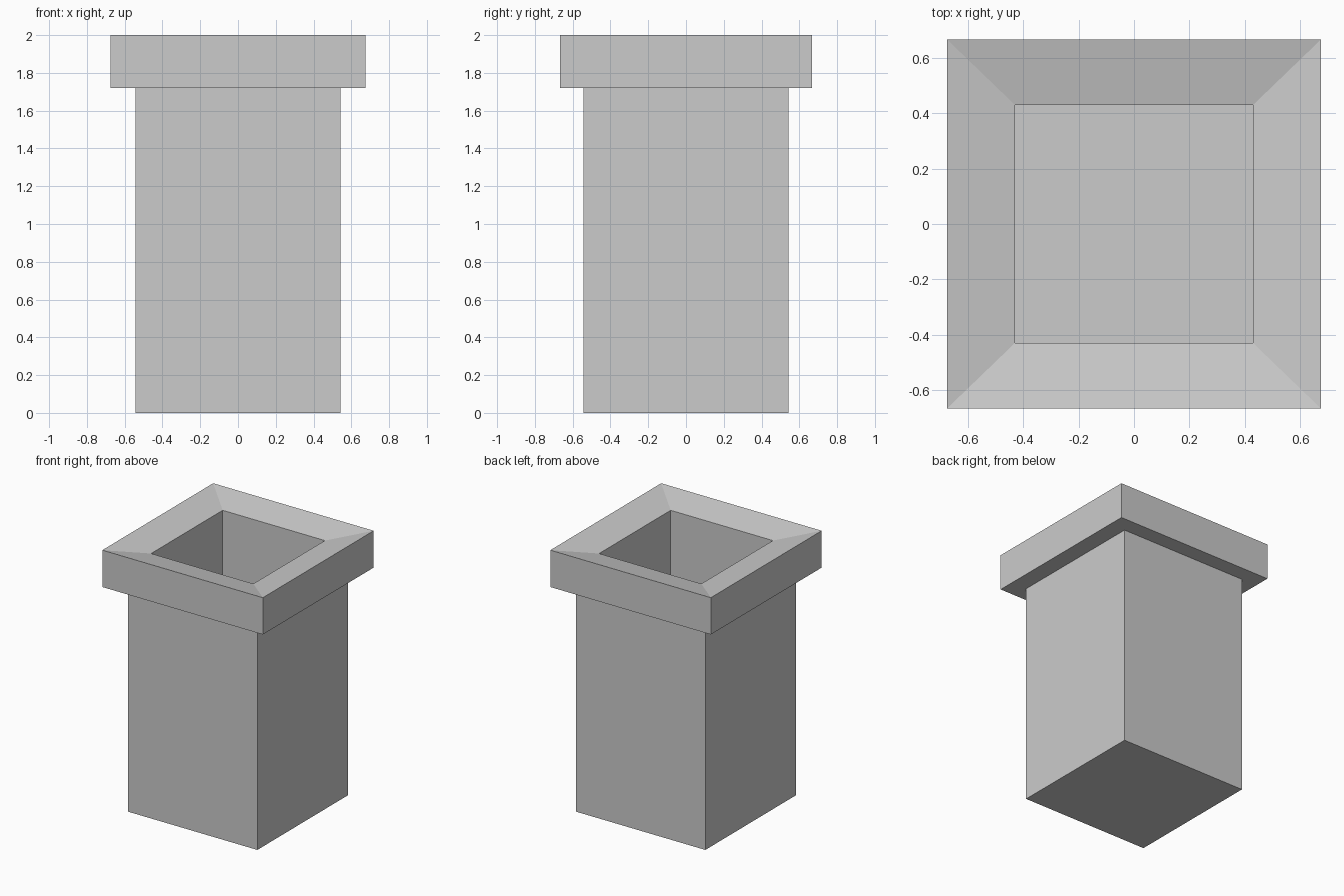
import bpy
import bmesh

# Remove the default object
cube = bpy.data.objects.get("Cube")
if cube:
    bpy.data.objects.remove(cube, do_unlink=True)

# Single plain material
grey = bpy.data.materials.new("light grey")
grey.use_nodes = True
colour = (0.6, 0.6, 0.6, 1)
grey.diffuse_color = colour
grey.node_tree.nodes["Principled BSDF"].inputs["Base Color"].default_value = colour


def stacked_rings(name, rings):
    """Skin rectangular rings (half x, half y, z), capping both ends."""
    bm = bmesh.new()
    loops = [[bm.verts.new((sx * hx, sy * hy, z))
              for sx, sy in ((-1, -1), (1, -1), (1, 1), (-1, 1))]
             for hx, hy, z in rings]
    for a, b in zip(loops, loops[1:]):
        for i in range(4):
            j = (i + 1) % 4
            bm.faces.new((a[i], a[j], b[j], b[i]))
    bm.faces.new(loops[0][::-1])
    bm.faces.new(loops[-1])
    bmesh.ops.recalc_face_normals(bm, faces=bm.faces)
    mesh = bpy.data.meshes.new(name)
    bm.to_mesh(mesh)
    bm.free()
    mesh.materials.append(grey)
    obj = bpy.data.objects.new(name, mesh)
    bpy.context.collection.objects.link(obj)
    return obj


shaft = 0.543    # half width of the square shaft
flue = 0.43      # half width of the square opening
floor = shaft - flue

# Shaft, overhanging collar, inward sloping rim and hollow flue in one skin
stacked_rings("chimney", [
    (shaft, shaft, 0),
    (shaft, shaft, 1.72),
    (0.675, 0.666, 1.72),
    (0.675, 0.666, 2),
    (flue, flue, 1.95),
    (flue, flue, floor),
])
